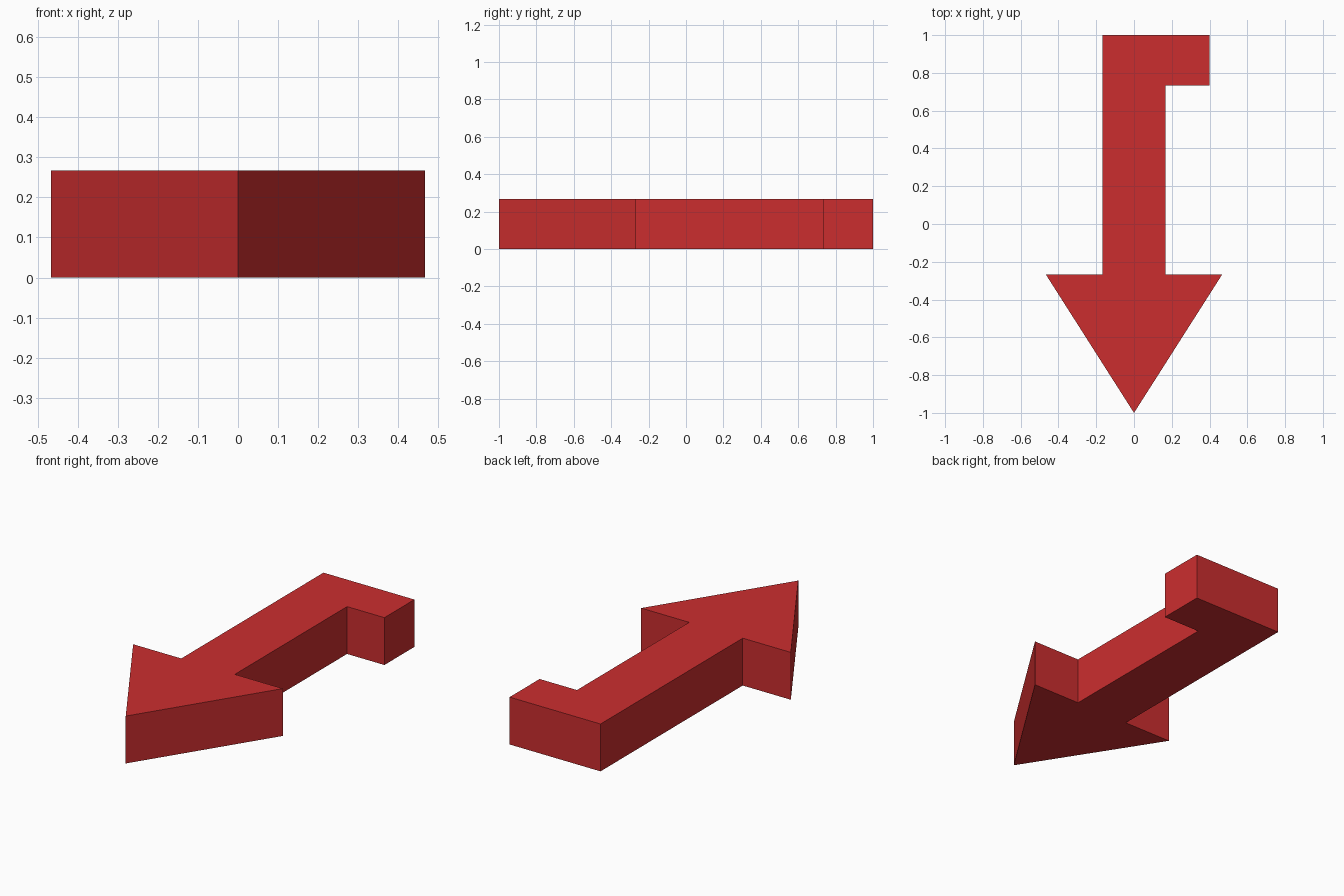
import bpy
import bmesh

cube = bpy.data.objects.get("Cube")
if cube:
    bpy.data.objects.remove(cube, do_unlink=True)

HEIGHT = 0.267
SHAFT = 0.167      # half width of the shaft
HEAD = 0.467       # half width of the arrowhead
HEAD_Y = -0.267    # back edge of the arrowhead

# Single red finish
red = bpy.data.materials.new("red")
red.use_nodes = True
colour = (0.6, 0.027, 0.028, 1)
red.diffuse_color = colour
red.node_tree.nodes["Principled BSDF"].inputs["Base Color"].default_value = colour

# Outline, counter-clockwise from the tip: head, shaft, side hook, shaft, head
outline = [
    (0, -1), (HEAD, HEAD_Y), (SHAFT, HEAD_Y), (SHAFT, 0.733),
    (0.4, 0.733), (0.4, 1), (-SHAFT, 1), (-SHAFT, HEAD_Y), (-HEAD, HEAD_Y),
]

# Extrude the outline into a solid arrow
bm = bmesh.new()
base = bm.faces.new([bm.verts.new((x, y, 0)) for x, y in outline])
result = bmesh.ops.extrude_face_region(bm, geom=[base], use_keep_orig=True)
top = [v for v in result["geom"] if isinstance(v, bmesh.types.BMVert)]
bmesh.ops.translate(bm, verts=top, vec=(0, 0, HEIGHT))
bmesh.ops.recalc_face_normals(bm, faces=bm.faces)

mesh = bpy.data.meshes.new("hooked_arrow")
bm.to_mesh(mesh)
bm.free()
mesh.materials.append(red)
arrow = bpy.data.objects.new("hooked_arrow", mesh)
bpy.context.collection.objects.link(arrow)
